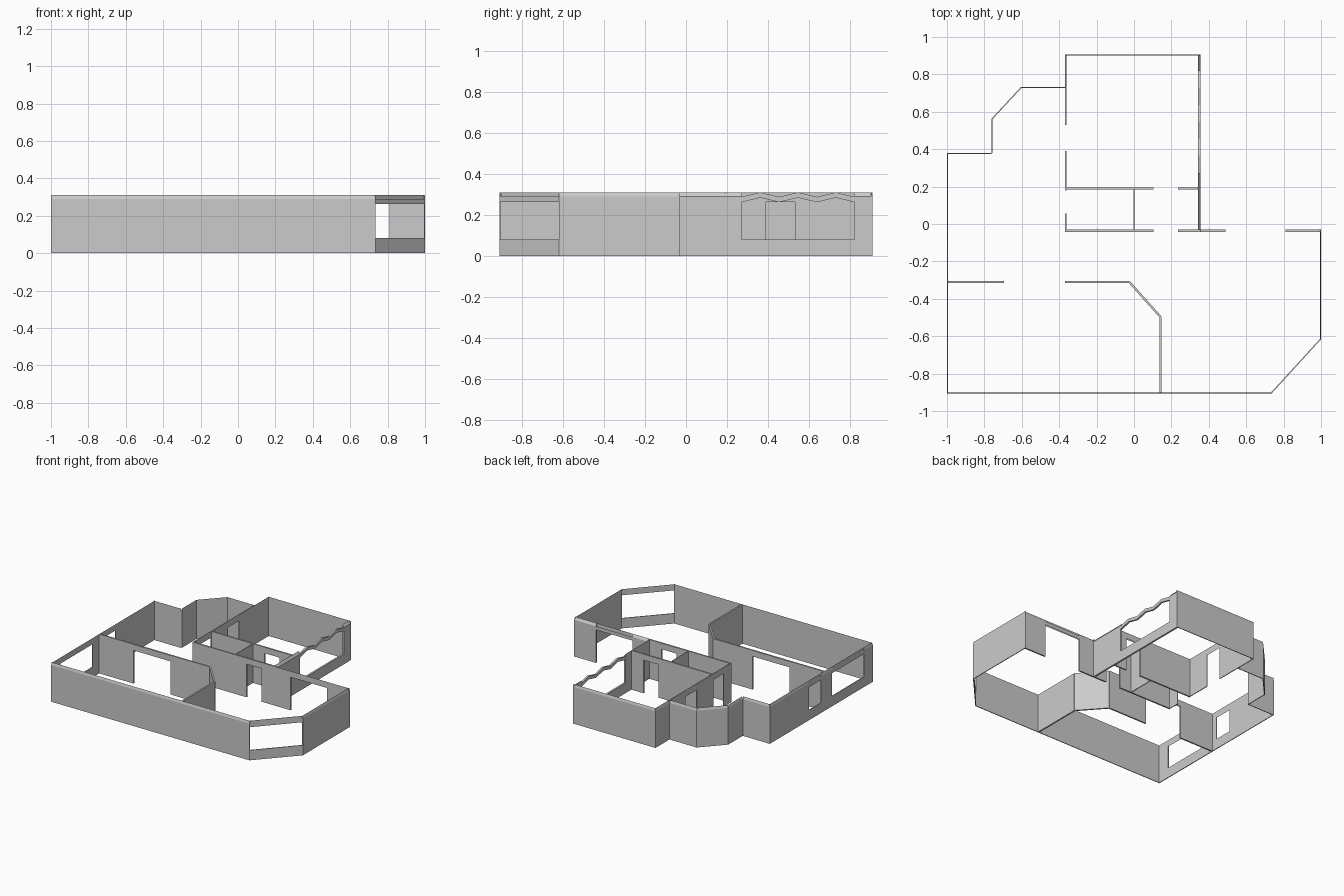
import bpy, bmesh
from mathutils import Vector

if "Cube" in bpy.data.objects:
    bpy.data.objects.remove(bpy.data.objects["Cube"])

OUT, IN = 0.29, 0.31       # outer skin and room skin heights
HEAD, SILL = 0.262, 0.08   # door/window head, window sill


def skin(bm, pts):
    bm.faces.new([bm.verts.new(p) for p in pts])


def wall(name, a, b, openings=(), offs=(-0.006, 0.006), tops=(IN, IN)):
    """Thin double-skinned wall from a to b.
    openings: (start, end, bottom, top or 'wave') measured along the wall."""
    a, b = Vector((*a, 0)), Vector((*b, 0))
    length = (b - a).length
    d = (b - a) / length
    n = Vector((-d.y, d.x, 0))
    bm = bmesh.new()

    def at(s, side, z):
        p = a + d * s + n * offs[side]
        return (p.x, p.y, z)

    def piece(s0, s1, lo, hi):
        # lo/hi: (left skin, right skin) heights; ground pieces are closed
        q = [[at(s0, k, lo[k]), at(s1, k, lo[k]), at(s1, k, hi[k]), at(s0, k, hi[k])] for k in (0, 1)]
        skin(bm, q[0])
        skin(bm, q[1][::-1])
        if lo[0] == 0:
            for i in range(4):
                j = (i + 1) % 4
                skin(bm, [q[0][j], q[0][i], q[1][i], q[1][j]])

    pos = 0
    for s0, s1, z0, z1 in openings:
        if s0 > pos:
            piece(pos, s0, (0, 0), tops)
        if z0 > 0:
            piece(s0, s1, (0, 0), (z0, z0))
        if z1 == 'wave':
            # zigzag lintel
            count = 6
            st = (s1 - s0) / count
            for i in range(count):
                l, r = s0 + i * st, s0 + (i + 1) * st
                zl, zr = (0, 0.022) if i % 2 == 0 else (0.022, 0)
                rows = [[at(l, k, 0.262 + zl), at(r, k, 0.262 + zr),
                         at(r, k, 0.288 + zr), at(l, k, 0.288 + zl)] for k in (0, 1)]
                skin(bm, rows[0])
                skin(bm, rows[1][::-1])
                for e, f in ((0, 1), (2, 3)):
                    skin(bm, [rows[0][f], rows[0][e], rows[1][e], rows[1][f]])
        else:
            piece(s0, s1, (z1, z1), tops)
        pos = s1
    if pos < length - 1e-4:
        piece(pos, length, (0, 0), tops)
    bmesh.ops.remove_doubles(bm, verts=bm.verts, dist=1e-5)
    me = bpy.data.meshes.new(name)
    bm.to_mesh(me)
    bm.free()
    ob = bpy.data.objects.new(name, me)
    bpy.context.collection.objects.link(ob)


def outer(name, a, b, openings=(), t=0.006):
    # anticlockwise around the house, so the inside is on the left
    wall(name, a, b, openings, (0, t), (OUT, IN))


# outer walls
outer("front_wall", (-1, -.907), (.735, -.907))
outer("corner_window_wall", (.735, -.907), (1, -.617), [(0, .3928, SILL, HEAD)])
outer("right_wall", (1, -.617), (1, -.03))
outer("patio_wall", (1, -.03), (.355, -.03), [(.19, .51, 0, HEAD)], .012)
outer("bedroom_right_wall", (.355, -.042), (.355, .907), [(.312, .862, SILL, 'wave')], .014)
outer("back_wall", (.355, .907), (-.368, .907))
outer("bedroom_left_outer_wall", (-.368, .907), (-.368, .732))
outer("bay_back_wall", (-.368, .732), (-.605, .732))
outer("bay_angled_wall", (-.605, .732), (-.763, .562))
outer("bay_left_wall", (-.763, .562), (-.763, .38))
outer("bay_return_wall", (-.763, .38), (-1, .38))
outer("left_wall", (-1, .38), (-1, -.907),
      [(.49, .64, SILL, HEAD), (.78, 1.18, SILL, HEAD)])

# interior walls
wall("bedroom_left_wall", (-.365, -.036), (-.365, .732),
     [(.091, .216, 0, HEAD), (.426, .566, 0, HEAD)], (-.003, .003))
wall("bedroom_front_wall", (-.368, .19), (.343, .19), [(.473, .603, 0, HEAD)])
wall("hall_wall", (-.368, -.036), (.355, -.036), [(.473, .603, 0, HEAD)])
wall("closet_divider", (0, -.03), (0, .184), (), (-.003, .003))
wall("lounge_wall", (-.994, -.31), (-.025, -.31), [(.3, .624, 0, HEAD)])
wall("lounge_angled_wall", (-.025, -.31), (.142, -.497))
wall("lounge_right_wall", (.142, -.497), (.142, -.901))
